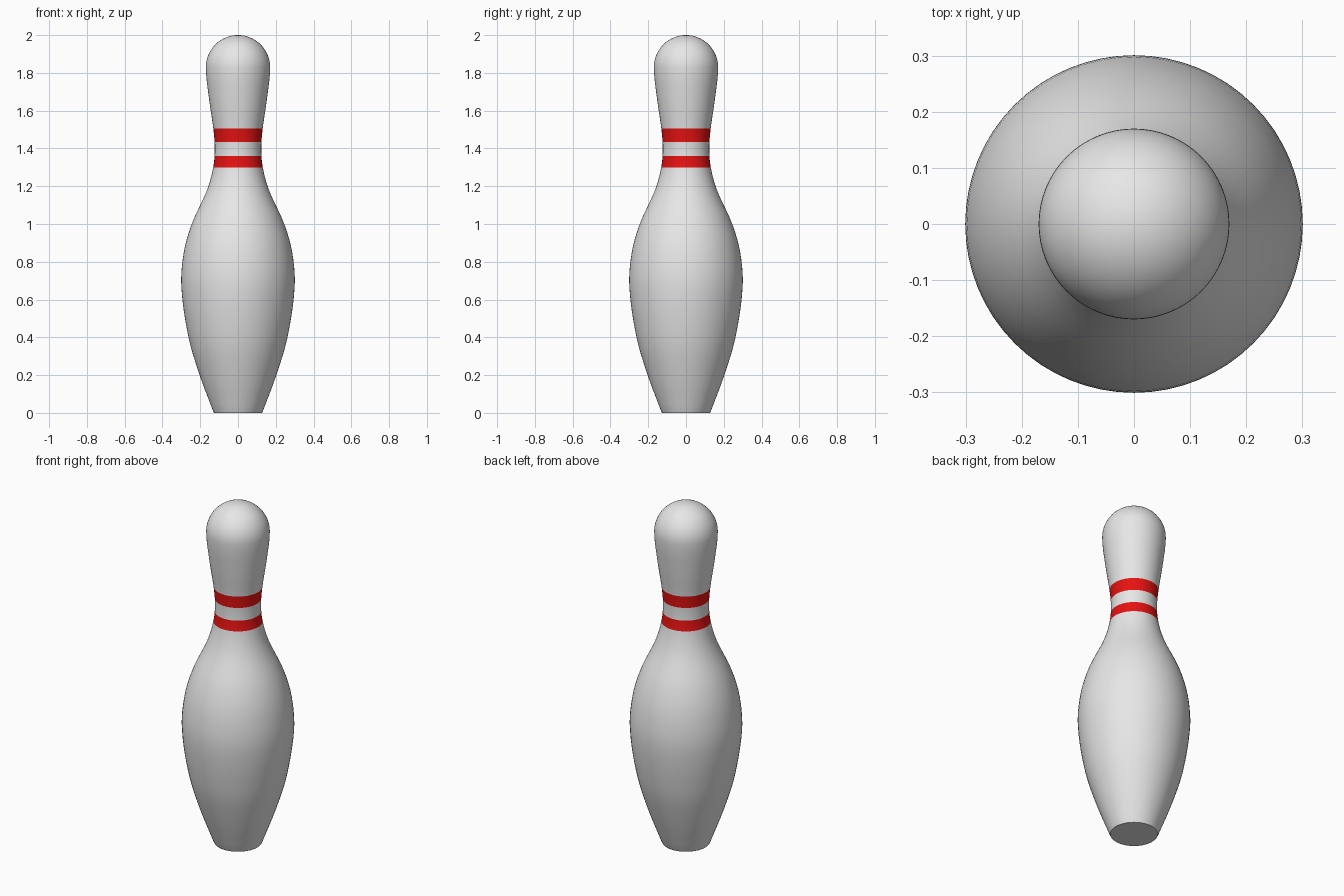
import bpy, bmesh, math

cube = bpy.data.objects.get("Cube")
if cube:
    bpy.data.objects.remove(cube, do_unlink=True)


def make_material(name, rgb):
    mat = bpy.data.materials.new(name)
    mat.use_nodes = True
    colour = (*rgb, 1.0)
    mat.diffuse_color = colour
    mat.node_tree.nodes["Principled BSDF"].inputs["Base Color"].default_value = colour
    return mat


# Control profile as (height, radius), from base to widest part of the head
CONTROL = [(0.01, 0.132), (0.2, 0.203), (0.4, 0.262), (0.67, 0.30), (0.85, 0.287),
           (1.0, 0.245), (1.18, 0.164), (1.3, 0.131), (1.4, 0.123), (1.5, 0.13),
           (1.66, 0.153), (1.83, 0.17)]
STRIPES = [(1.30, 1.36), (1.435, 1.505)]
HEAD_Z, HEAD_R, TOP_Z = 1.83, 0.17, 2.0
SEGMENTS = 64


def slope(i):
    a, b = CONTROL[max(i - 1, 0)], CONTROL[min(i + 1, len(CONTROL) - 1)]
    return (b[1] - a[1]) / (b[0] - a[0])


def radius_at(z):
    """Smooth Hermite interpolation through the control profile."""
    i = max(k for k in range(len(CONTROL) - 1) if CONTROL[k][0] <= z or k == 0)
    (z0, r0), (z1, r1) = CONTROL[i], CONTROL[i + 1]
    h = z1 - z0
    t = (z - z0) / h
    m0 = slope(i) * h
    m1 = 0 if i + 2 == len(CONTROL) else slope(i + 1) * h
    return ((2*t**3 - 3*t**2 + 1) * r0 + (t**3 - 2*t**2 + t) * m0
            + (3*t**2 - 2*t**3) * r1 + (t**3 - t**2) * m1)


# Ring heights, with exact rings at the stripe edges
edges = [z for stripe in STRIPES for z in stripe]
heights = [CONTROL[0][0] + (HEAD_Z - CONTROL[0][0]) * k / 48 for k in range(49)]
heights = [z for z in heights if all(abs(z - e) > 0.012 for e in edges)] + edges
profile = [(0.127, 0.0)] + [(radius_at(z), z) for z in sorted(heights)]

# Rounded head
for k in range(1, 16):
    a = math.pi / 2 * k / 16
    profile.append((HEAD_R * math.cos(a), HEAD_Z + (TOP_Z - HEAD_Z) * math.sin(a)))

# Lathe the pin
bm = bmesh.new()
rings = []
for r, z in profile:
    angles = [2 * math.pi * s / SEGMENTS for s in range(SEGMENTS)]
    rings.append([bm.verts.new((r * math.cos(a), r * math.sin(a), z)) for a in angles])
for low, high in zip(rings, rings[1:]):
    for s in range(SEGMENTS):
        n = (s + 1) % SEGMENTS
        bm.faces.new((low[s], low[n], high[n], high[s]))
bm.faces.new(rings[0][::-1])
tip = bm.verts.new((0, 0, TOP_Z))
for s in range(SEGMENTS):
    bm.faces.new((rings[-1][s], rings[-1][(s + 1) % SEGMENTS], tip))

# Neck stripes by height
for face in bm.faces:
    z = face.calc_center_median().z
    face.material_index = int(any(a < z < b for a, b in STRIPES))

mesh = bpy.data.meshes.new("pin_body")
bm.to_mesh(mesh)
bm.free()
mesh.materials.append(make_material("white_coating", (0.8, 0.8, 0.8)))
mesh.materials.append(make_material("red_stripe", (0.8, 0.006, 0.006)))
pin = bpy.data.objects.new("pin_body", mesh)
bpy.context.collection.objects.link(pin)

bpy.ops.object.select_all(action='DESELECT')
pin.select_set(True)
bpy.context.view_layer.objects.active = pin
bpy.ops.object.shade_smooth_by_angle(angle=math.radians(40))
